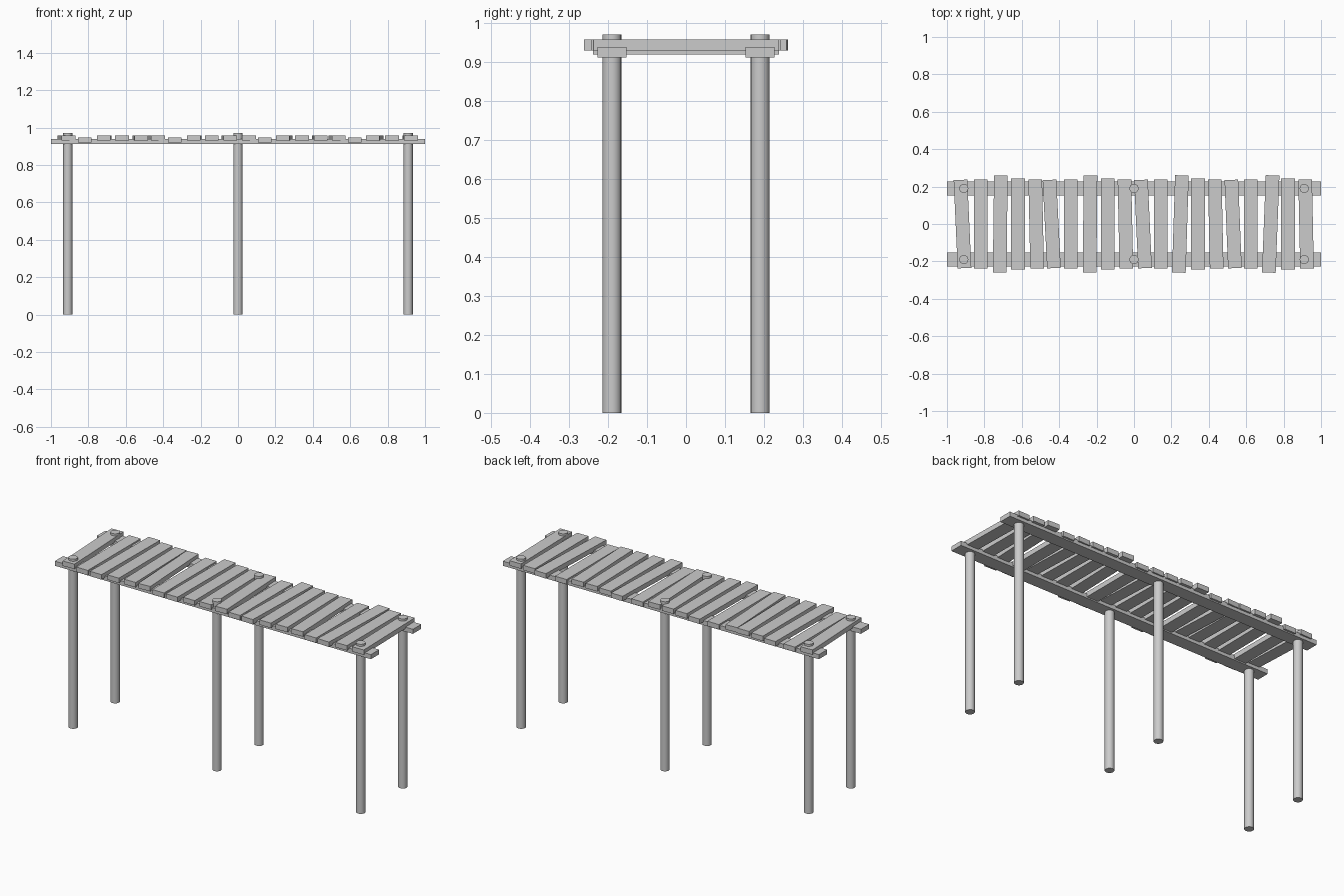
import bpy, math

if "Cube" in bpy.data.objects:
    bpy.data.objects.remove(bpy.data.objects["Cube"])


def box(name, center, size, rot_deg=0):
    bpy.ops.mesh.primitive_cube_add(size=1, location=center,
                                    rotation=(0, 0, math.radians(rot_deg)))
    ob = bpy.context.object
    ob.name = name
    ob.scale = size
    bpy.ops.object.transform_apply(location=False, rotation=False, scale=True)
    return ob


# Long rails and round posts on both sides
for side, y in (("front", -0.19), ("back", 0.19)):
    box(f"{side}_rail", (0, y, 0.925), (2, 0.075, 0.026))
    for label, x in (("left", -0.91), ("middle", 0), ("right", 0.91)):
        bpy.ops.mesh.primitive_cylinder_add(vertices=16, radius=0.0245, depth=0.97,
                                            location=(x, y, 0.485))
        bpy.context.object.name = f"{side}_{label}_post"
        bpy.ops.object.shade_smooth_by_angle()

# Deck planks repeat in groups of five: length and height, then individual x and twist
lengths = (0.472, 0.477, 0.52, 0.487, 0.475)
heights = (0.944, 0.933, 0.944, 0.944, 0.944)
layout = [(-0.917, 2.6), (-0.82, 0), (-0.715, -0.7), (-0.62, 0), (-0.523, 1.2),
          (-0.44, 2.9), (-0.338, 0), (-0.235, -0.5), (-0.14, 0), (-0.046, 1.2),
          (0.048, 2.6), (0.143, 0), (0.248, -1.8), (0.342, 0), (0.437, 1.2),
          (0.53, 2.3), (0.625, 0), (0.731, -2.2), (0.823, 0), (0.92, 1.2)]
for i, (x, twist) in enumerate(layout):
    k = i % 5
    box(f"deck_plank_{i + 1}", (x, 0, heights[k]), (0.073, lengths[k], 0.028), twist)
